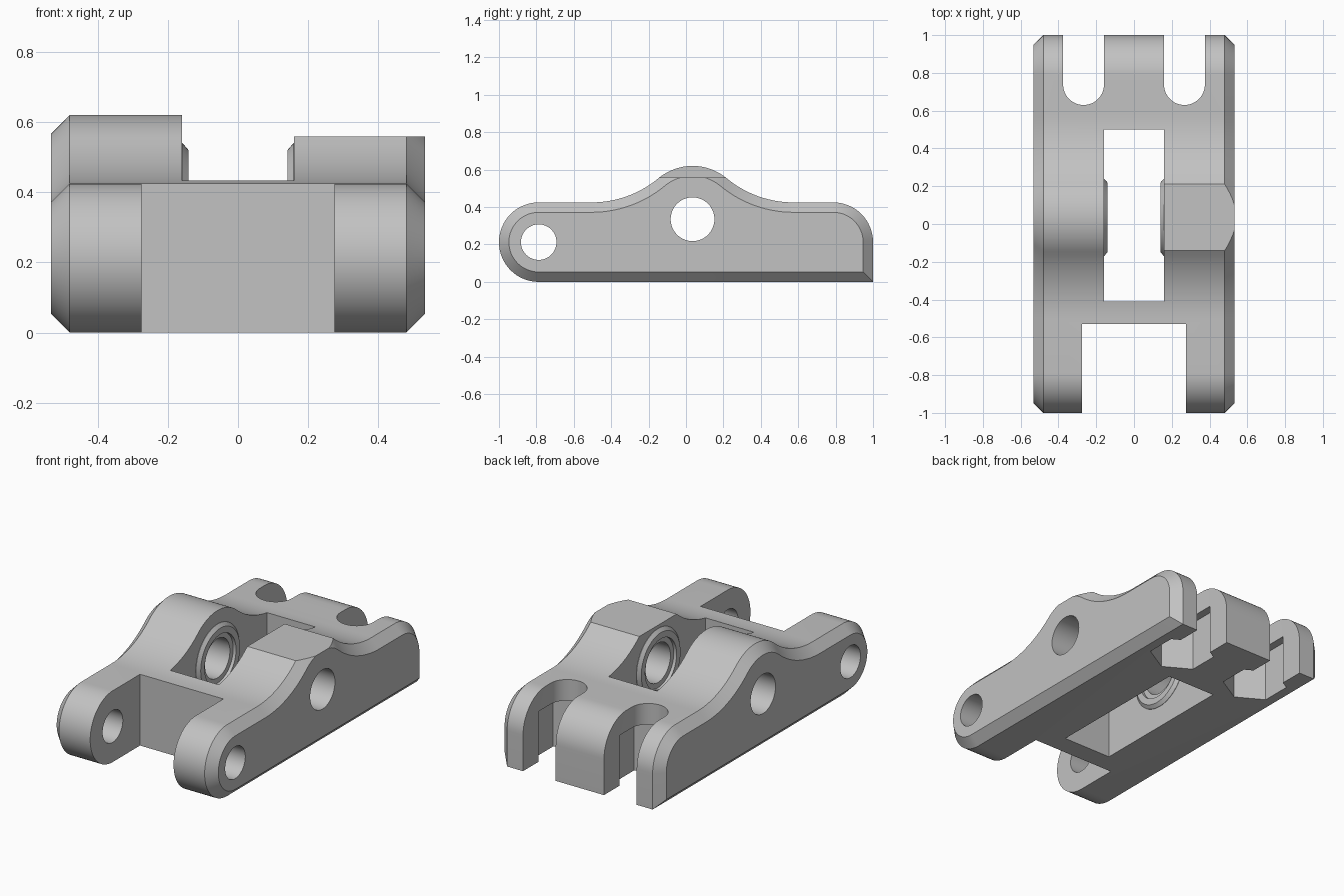
import bpy, bmesh, math
from mathutils import Matrix, Vector

old = bpy.data.objects.get("Cube")
if old:
    bpy.data.objects.remove(old, do_unlink=True)

HALF, CHAMFER = 0.533, 0.053
LUG_R = 0.2125                      # radius of the rounded ends
END_Y = 1 - LUG_R
PIVOT = (0.035, 0.335)              # centre hole in y, z
HUMP_R, FILLET_R, FILLET_D = 0.285, 0.56, 0.54

grey = bpy.data.materials.new("light_grey")
grey.use_nodes = True
colour = (0.54, 0.54, 0.54, 1)
grey.diffuse_color = colour
grey.node_tree.nodes["Principled BSDF"].inputs["Base Color"].default_value = colour


def make_object(name, bm):
    bmesh.ops.recalc_face_normals(bm, faces=bm.faces)
    mesh = bpy.data.meshes.new(name)
    bm.to_mesh(mesh)
    bm.free()
    obj = bpy.data.objects.new(name, mesh)
    bpy.context.collection.objects.link(obj)
    mesh.materials.append(grey)
    return obj


def loft(name, rings):
    """Skin matching closed rings of points and cap both ends."""
    bm = bmesh.new()
    loops = [[bm.verts.new(p) for p in ring] for ring in rings]
    n = len(loops[0])
    for a, b in zip(loops, loops[1:]):
        for i in range(n):
            j = (i + 1) % n
            bm.faces.new((a[i], a[j], b[j], b[i]))
    bm.faces.new(loops[0])
    bm.faces.new(loops[-1])
    return make_object(name, bm)


def arc(cy, cz, r, start, end, steps):
    angles = [math.radians(start + (end - start) * i / steps) for i in range(steps + 1)]
    return [(cy + r * math.cos(a), cz + r * math.sin(a)) for a in angles]


def side_profile(t):
    """Outline in y, z, moved inward by t."""
    lean = math.degrees(math.atan2(FILLET_R + 2 * LUG_R - PIVOT[1], FILLET_D))
    fz = 2 * LUG_R + FILLET_R
    pts = arc(-END_Y, LUG_R, LUG_R - t, 270, 90, 32)
    pts += arc(PIVOT[0] - FILLET_D, fz, FILLET_R + t, 270, 360 - lean, 14)
    pts += arc(*PIVOT, HUMP_R - t, 180 - lean, lean, 24)[1:-1]
    pts += arc(PIVOT[0] + FILLET_D, fz, FILLET_R + t, 180 + lean, 270, 14)
    pts += arc(END_Y, LUG_R, LUG_R - t, 90, 0, 16)
    return pts + [(1 - t, t)]


def box(name, x, y, z):
    corners = [(x[0], y[0]), (x[1], y[0]), (x[1], y[1]), (x[0], y[1])]
    return loft(name, [[(a, b, h) for a, b in corners] for h in z])


def disc(name, centre, sections, steps=64):
    """Turned part along x, given as (x, radius) pairs."""
    return loft(name, [[(x, y, z) for y, z in arc(*centre, r, 0, 360, steps)[:-1]]
                       for x, r in sections])


def combine(target, other, operation="DIFFERENCE"):
    mod = target.modifiers.new("combine", "BOOLEAN")
    mod.operation, mod.solver, mod.object = operation, "EXACT", other
    bpy.context.view_layer.update()
    result = bpy.data.meshes.new_from_object(
        target.evaluated_get(bpy.context.evaluated_depsgraph_get()))
    target.modifiers.clear()
    target.data = result
    bpy.data.objects.remove(other, do_unlink=True)


# Chamfered body
body = loft("rocker_body", [[(x, y, z) for y, z in side_profile(t)] for x, t in
                            ((-HALF, CHAMFER), (CHAMFER - HALF, 0),
                             (HALF - CHAMFER, 0), (HALF, CHAMFER))])

# Front gap, centre window and flattened left hump
combine(body, box("front_gap", (-0.275, 0.275), (-1.2, -0.53), (-0.1, 0.8)))
combine(body, box("window", (-0.16, 0.16), (-0.41, 0.5), (-0.1, 0.8)))
combine(body, box("hump_flat", (0.05, 0.7), (-0.4, 0.45), (0.559, 0.8)))

for side in (-1, 1):
    # Round-ended rear slot with a six-sided pocket below
    sx, sy, sr = side * 0.267, 0.738, 0.108
    outline = arc(sx, sy, sr, 180, 360, 32) + [(sx + sr, 1.2), (sx - sr, 1.2)]
    combine(body, loft("rear_slot", [[(x, y, z) for x, y in outline] for z in (-0.1, 0.8)]))
    hexagon = arc(sx, sy, 0.18, 30, 390, 6)[:-1]
    combine(body, loft("pocket", [[(x, y, z) for x, y in hexagon] for z in (-0.1, 0.3)]))

    # Raised bearing ring with a shallow recess
    ring = [(side * 0.2, 0.205), (side * 0.158, 0.205), (side * 0.141, 0.185)]
    combine(body, disc("bearing_ring", PIVOT, ring), "UNION")
    combine(body, disc("recess", PIVOT, [(side * 0.1, 0.148), (side * 0.16, 0.148)]))

# Pivot bore and front pin bore
combine(body, disc("pivot_bore", PIVOT, [(-1, 0.117), (1, 0.117)]))
combine(body, disc("pin_bore", (-END_Y, LUG_R), [(-1, 0.095), (1, 0.095)]))

bpy.ops.object.select_all(action="DESELECT")
body.select_set(True)
bpy.context.view_layer.objects.active = body
bpy.ops.object.shade_smooth_by_angle(angle=math.radians(25))
